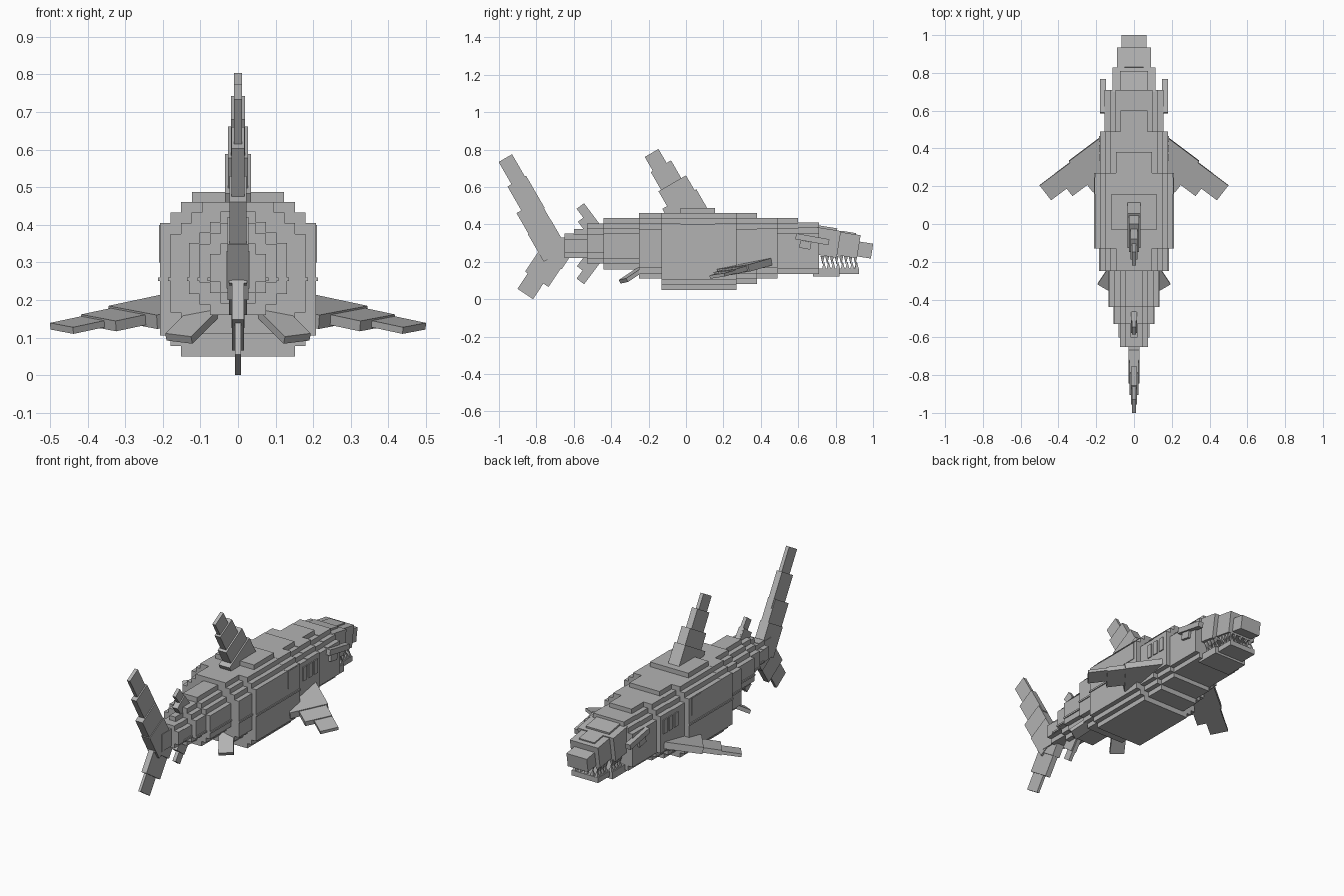
import bpy, bmesh
from mathutils import Matrix, Vector

if "Cube" in bpy.data.objects:
    bpy.data.objects.remove(bpy.data.objects["Cube"])

grey = bpy.data.materials.new("plain grey")
grey.diffuse_color = (0.45, 0.45, 0.45, 1)
grey.use_nodes = True
grey.node_tree.nodes["Principled BSDF"].inputs["Base Color"].default_value = grey.diffuse_color


def finish(name, bm):
    bmesh.ops.recalc_face_normals(bm, faces=bm.faces)
    me = bpy.data.meshes.new(name)
    bm.to_mesh(me)
    bm.free()
    me.materials.append(grey)
    ob = bpy.data.objects.new(name, me)
    bpy.context.collection.objects.link(ob)
    return ob


def slab(name, origin, u, v, w, a, b, c):
    """Box spanning ranges a, b, c along the axes u, v, w from an origin."""
    u, v, w = (Vector(k).normalized() for k in (u, v, w))
    mid = Vector(origin)
    for axis, r in ((u, a), (v, b), (w, c)):
        mid = mid + axis * (r[0] + r[1]) / 2
    m = Matrix((u * (a[1] - a[0]), v * (b[1] - b[0]), w * (c[1] - c[0]))).transposed().to_4x4()
    bm = bmesh.new()
    bmesh.ops.create_cube(bm, size=1, matrix=Matrix.Translation(mid) @ m)
    return finish(name, bm)


X, Y, Z, O = (1, 0, 0), (0, 1, 0), (0, 0, 1), (0, 0, 0)


def box(name, x, y, z):
    return slab(name, O, X, Y, Z, x, y, z)


def hull(name, y0, y1, w, z0, z1, nb, nt, s=0.028):
    """Stair-cornered section extruded along y."""
    half = []
    for i in range(nb, -1, -1):
        z = z0 + (nb - i) * s
        half += [(w - i * s, z), (w - i * s, z + s if i else z)]
    half = half[:-1]
    for i in range(nt + 1):
        z = z1 - (nt - i) * s
        half += [(w - i * s, z - s if i else z), (w - i * s, z)]
    pts = []
    for p in half:
        if not pts or (Vector(p) - Vector(pts[-1])).length > 1e-5:
            pts.append(p)
    pts += [(-x, z) for x, z in reversed(pts)]
    bm = bmesh.new()
    f = bm.faces.new([bm.verts.new((x, y0, z)) for x, z in pts])
    ext = bmesh.ops.extrude_face_region(bm, geom=[f], use_keep_orig=True)["geom"]
    bmesh.ops.translate(bm, vec=(0, y1 - y0, 0),
                        verts=[g for g in ext if isinstance(g, bmesh.types.BMVert)])
    finish(name, bm)


# Body: stepped sections from tail to head (y0, y1, half width, z0, z1, steps)
sections = [
    (-.74, -.65, .030, .23, .33, 0, 0), (-.65, -.60, .075, .22, .35, 1, 1),
    (-.60, -.53, .075, .22, .375, 1, 2), (-.53, -.44, .102, .19, .405, 2, 2),
    (-.44, -.25, .130, .16, .435, 2, 3), (-.25, -.13, .180, .11, .46, 2, 3),
    (-.13, -.03, .207, .05, .46, 2, 2), (-.03, .155, .207, .05, .487, 2, 3),
    (.155, .27, .207, .05, .46, 2, 2), (.27, .38, .18, .08, .46, 2, 3),
    (.38, .49, .18, .11, .435, 2, 2), (.49, .60, .155, .135, .435, 1, 3),
    (.60, .71, .155, .135, .41, 1, 2)]
for sec in sections:
    hull("body_section", *sec)
    # Lateral line
    if -.6 <= sec[0] < .27:
        w = sec[2] + .006
        box("lateral_line", (-w, w), (sec[0], sec[1]), (.25, .26))

# Upper jaw and snout
tilt, up = (0, 1, -.16), (0, .16, 1)
for name, y, z, w, length, h in (("upper_jaw_back", .70, .385, .115, .13, .145),
                                 ("upper_jaw_front", .82, .36, .09, .115, .125),
                                 ("snout", .915, .31, .065, .087, .08)):
    slab(name, (0, y, z), X, tilt, up, (-w, w), (0, length), (-h, 0))
slab("nose_plate", (0, .81, .365), X, tilt, up, (-.05, .05), (.02, .1), (-.02, .004))
slab("brow_plate", (0, .70, .392), X, tilt, up, (-.075, .075), (0, .11), (-.02, .004))

# Lower jaw
box("lower_jaw_back", (-.105, .105), (.68, .82), (.122, .165))
box("lower_jaw_front", (-.085, .085), (.82, .925), (.135, .165))


def tooth(x, y, z, h):
    bm = bmesh.new()
    r = Matrix.Translation((x, y, z + h / 2)) @ Matrix.Rotation(.7854, 4, 'Z')
    if h < 0:
        r = r @ Matrix.Rotation(3.14159, 4, 'X')
    bmesh.ops.create_cone(bm, cap_ends=True, segments=4, radius1=.015, radius2=0,
                          depth=abs(h), matrix=r)
    finish("tooth", bm)


for i in range(8):
    y = .73 + i * .025
    for side in (-1, 1):
        x = side * (.09 if y < .82 else .07)
        tooth(x, y, .23, -.045)
        tooth(x, y + .008, .163, .04)
for x in (-.04, 0, .04):
    tooth(x, .905, .23, -.04)
    tooth(x, .91, .163, .035)

# Vertical fins: chunks given by top front corner, width, length, half thickness


def fin(name, axis, front, chunks):
    for y, z, width, length, t in chunks:
        slab(name, (0, y, z), X, front, axis, (-t, t), (-width, 0), (-length, 0))


back_up, front_n = (0, -.5, .866), (0, .866, .5)
fin("dorsal_fin", back_up, front_n, [(-.147, .803, .085, .2, .01), (-.08, .742, .125, .22, .018),
                                    (0, .662, .17, .22, .027), (.055, .588, .21, .17, .035)])
fin("upper_tail_fin", back_up, front_n, [(-.93, .775, .083, .2, .01), (-.855, .66, .115, .2, .017),
                                        (-.785, .53, .14, .25, .023), (-.72, .42, .145, .17, .028)])
fin("lower_tail_fin", (0, -.55, -.83), (0, .83, -.55),
    [(-.818, .0, .1, .16, .008), (-.735, .065, .15, .15, .016), (-.665, .16, .155, .14, .024)])
fin("second_dorsal_fin", (0, -.6, .8), (0, .8, .6),
    [(-.545, .513, .05, .15, .01), (-.51, .465, .085, .13, .017)])
fin("anal_fin", (0, -.6, -.8), (0, .8, -.6),
    [(-.545, .08, .05, .15, .01), (-.515, .125, .085, .13, .017)])

for s in (-1, 1):
    # Pectoral fins: overlapping blades that narrow outwards
    d = Vector((s * .8, -.6, -.17)).normalized()
    n = Vector((-s * .6, -.8, -.12))
    n = (n - d * n.dot(d)).normalized()
    for a, b, off, wid, t in ((-.08, .2, -.01, .21, .019), (.1, .3, 0, .15, .014),
                              (.2, .405, 0, .1, .009)):
        slab("pectoral_fin", (s * .18, .445, .198), d, n, d.cross(n),
             (a, b), (off, off + wid), (-t, t))
    # Pelvic fins
    d = Vector((s * .5, -.75, -.5)).normalized()
    n = Vector((s, .35, 0))
    n = (n - d * n.dot(d)).normalized()
    slab("pelvic_fin", (s * .095, -.25, .155), d, n, d.cross(n),
         (-.03, .12), (-.035, .045), (-.011, .011))
    # Gill bars
    for y in (.335, .385, .435):
        box("gill_bar", (s * .18 - .006, s * .18 + .006), (y, y + .032), (.27, .35))
    # Cheek block behind the gills
    box("cheek_block", (s * .2 - .01, s * .2 + .01), (.16, .245), (.30, .40))
    # Eye ridge, sloping down to the front
    slab("eye_ridge", (s * .163, .59, .352), X, (0, 1, -.18), (0, .18, 1),
         (-.016, .016), (0, .18), (-.032, 0))
    slab("eye", (s * .158, .61, .305), X, (0, 1, -.18), (0, .18, 1),
         (-.012, .012), (0, .06), (-.03, .01))
